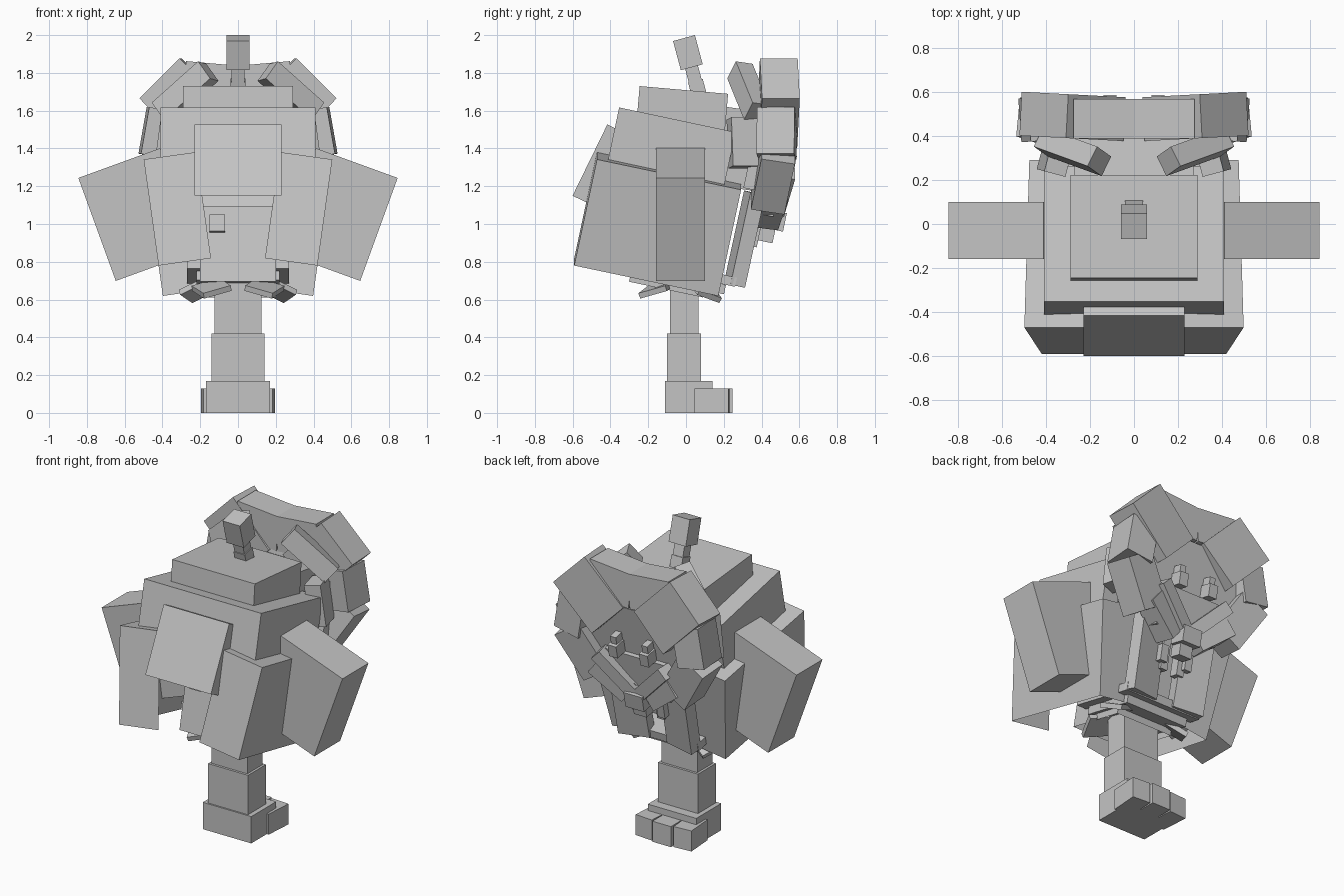
import bpy
import bmesh
from math import radians
from mathutils import Euler, Matrix, Vector

cube = bpy.data.objects.get("Cube")
if cube:
    bpy.data.objects.remove(cube)

GREY = (0.55, 0.55, 0.55, 1)
stone = bpy.data.materials.new("pale grey")
stone.use_nodes = True
stone.diffuse_color = GREY
stone.node_tree.nodes["Principled BSDF"].inputs["Base Color"].default_value = GREY

# Shared tilts in degrees
BODY_LEAN = -12
CREST_LEAN = 15
DIAGONAL = 45


def box(name, width, depth, height, x=0, y=0, z=0, pitch=0, roll=0, yaw=0,
        open_below=False, open_inside=False):
    """Block of a given full size, turned in degrees about its own centre."""
    mesh = bpy.data.meshes.new(name)
    block = bpy.data.objects.new(name, mesh)
    bpy.context.collection.objects.link(block)
    bm = bmesh.new()
    bmesh.ops.create_cube(bm, size=1)
    bm.normal_update()
    gaps = [face for face in bm.faces
            if (open_below and face.normal.z < -0.5)
            or (open_inside and abs(face.normal.x) > 0.5 and face.normal.x * x < 0)]
    bmesh.ops.delete(bm, geom=gaps, context="FACES")
    turn = Euler([radians(angle) for angle in (pitch, roll, yaw)]).to_matrix().to_4x4()
    scale = Matrix.Diagonal((width, depth, height, 1))
    bm.transform(Matrix.Translation(Vector((x, y, z))) @ turn @ scale)
    bm.to_mesh(mesh)
    bm.free()
    mesh.materials.append(stone)


def pair(name, x, roll=0, yaw=0, **shape):
    """The same block on the left and, mirrored, on the right."""
    for side, sign in (("left", 1), ("right", -1)):
        box(f"{side}_{name}", x=sign * x, roll=sign * roll, yaw=sign * yaw, **shape)


def stack(parts, y):
    """Blocks standing on each other, starting from the ground."""
    floor = 0
    for name, width, depth, height in parts:
        box(name, width, depth, height, y=y, z=floor + height / 2)
        floor += height


# Single leg, with three toes
stack((("foot", 0.34, 0.2, 0.17), ("shin", 0.28, 0.18, 0.25), ("thigh", 0.25, 0.15, 0.28)), y=-0.01)
box("instep", width=0.34, depth=0.1, height=0.17, y=0.09, z=0.085)
box("middle_toe", width=0.13, depth=0.19, height=0.13, y=0.15, z=0.065)
pair("outer_toe", x=0.13, width=0.12, depth=0.18, height=0.13, y=0.14, z=0.065, yaw=-4)

# Torso, belt and skirt
box("torso", width=0.4, depth=0.4, height=0.73, y=-0.03, z=1.01, pitch=BODY_LEAN, open_below=True)
box("belt", width=0.54, depth=0.46, height=0.05, y=0.04, z=0.74, pitch=BODY_LEAN)
box("lower_belt", width=0.44, depth=0.36, height=0.05, y=0.03, z=0.69, pitch=BODY_LEAN)
box("chest_stud", width=0.08, depth=0.06, height=0.09, x=-0.11, y=-0.24, z=1, pitch=BODY_LEAN)
pair("front_skirt_flap", x=0.14, width=0.16, depth=0.16, height=0.03, y=-0.15, z=0.66, pitch=15, roll=15, yaw=-20)
pair("back_skirt_flap", x=0.21, width=0.16, depth=0.14, height=0.03, y=0.1, z=0.65, pitch=-20, roll=25, yaw=20)

# Shoulders, upper block, front plate and crest
box("shoulder_block", width=0.82, depth=0.63, height=0.33, y=-0.08, z=1.39, pitch=BODY_LEAN)
box("upper_block", width=0.58, depth=0.47, height=0.2, y=-0.02, z=1.61, pitch=-5)
box("front_plate", width=0.46, depth=0.13, height=0.42, y=-0.45, z=1.31, pitch=-26, open_below=True)
box("crest_base", width=0.08, depth=0.08, height=0.08, y=0.06, z=1.72, pitch=CREST_LEAN)
box("crest_stem", width=0.07, depth=0.07, height=0.12, y=0.04, z=1.79, pitch=CREST_LEAN)
box("crest", width=0.12, depth=0.12, height=0.16, y=0.01, z=1.907, pitch=CREST_LEAN)

# Hollow side panels, arms and coat tails
pair("side_panel", x=0.31, width=0.28, depth=0.78, height=0.58, y=-0.15, z=1, pitch=BODY_LEAN, roll=8,
     open_below=True, open_inside=True)
pair("arm", x=0.53, width=0.46, depth=0.26, height=0.58, y=-0.03, z=1.05, roll=20)
pair("coat_tail", x=0.17, width=0.2, depth=0.08, height=0.5, y=0.31, z=0.92, pitch=BODY_LEAN, roll=3, yaw=10)
pair("coat_trim", x=0.06, width=0.05, depth=0.06, height=0.3, y=0.34, z=1, pitch=BODY_LEAN)

# Neck, face and collar
box("neck", width=0.54, depth=0.26, height=0.42, y=0.27, z=1.4, pitch=-8)
box("face", width=0.76, depth=0.16, height=0.46, y=0.43, z=1.4, pitch=BODY_LEAN)
box("lower_face", width=0.44, depth=0.14, height=0.26, y=0.42, z=1.18, pitch=BODY_LEAN)
pair("upper_collar", x=0.28, width=0.34, depth=0.1, height=0.12, y=0.33, z=1.7, pitch=-10, roll=40, yaw=20)
pair("side_collar", x=0.36, width=0.1, depth=0.14, height=0.26, y=0.3, z=1.43, roll=-8, yaw=15)

# Hair and mane around the face
pair("hair_top", x=0.14, width=0.29, depth=0.18, height=0.22, y=0.48, z=1.74, roll=-5)
pair("hair_lock", x=0.28, width=0.3, depth=0.2, height=0.37, y=0.49, z=1.64, roll=DIAGONAL, yaw=3)
pair("side_mane", x=0.41, width=0.18, depth=0.2, height=0.25, y=0.48, z=1.48, roll=-10, yaw=-4)
pair("cheek_mane", x=0.36, width=0.2, depth=0.18, height=0.32, y=0.46, z=1.25, pitch=-10, roll=32)
pair("jaw_mane", x=0.17, width=0.17, depth=0.13, height=0.26, y=0.45, z=1.12, pitch=BODY_LEAN, roll=52)

# Eyes, moustache and beard
pair("eye", x=0.11, width=0.06, depth=0.08, height=0.08, y=0.54, z=1.33, pitch=BODY_LEAN)
pair("brow", x=0.11, width=0.04, depth=0.06, height=0.06, y=0.54, z=1.39, pitch=BODY_LEAN)
pair("moustache", x=0.13, width=0.08, depth=0.09, height=0.32, y=0.5, z=1.16, pitch=BODY_LEAN, roll=DIAGONAL)
box("mouth", width=0.13, depth=0.11, height=0.1, y=0.47, z=1.02, pitch=BODY_LEAN)
box("beard", width=0.09, depth=0.08, height=0.11, y=0.43, z=0.96, pitch=BODY_LEAN)
pair("beard_tip", x=0.09, width=0.05, depth=0.05, height=0.1, y=0.36, z=0.93, pitch=BODY_LEAN)
